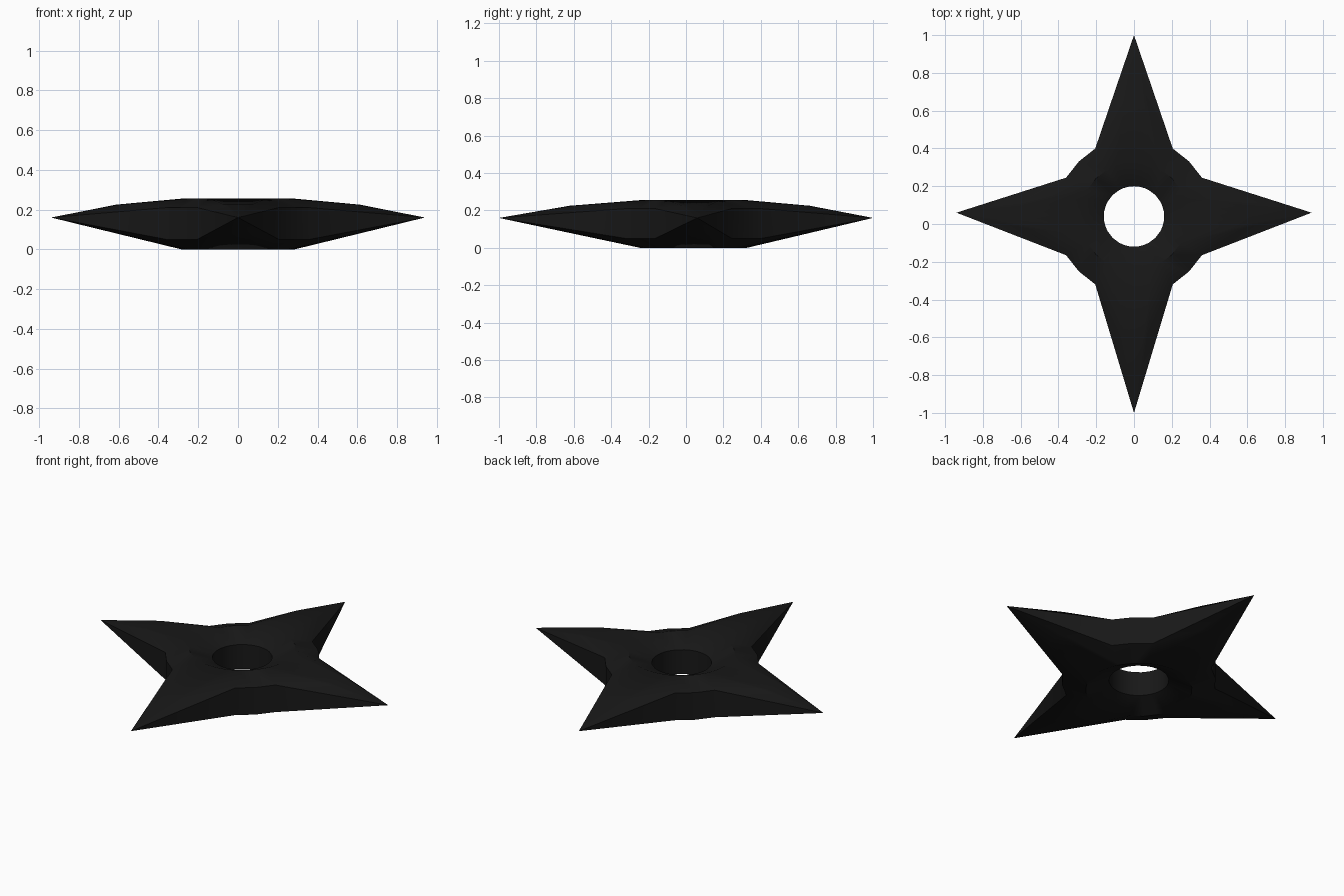
import bpy, bmesh
from math import sin, cos, pi, radians

if "Cube" in bpy.data.objects:
    bpy.data.objects.remove(bpy.data.objects["Cube"])

CY = 0.04                      # hole centre in y
HOLE, RIDGE = 0.16, 0.285
TIPS = [(0.94, 0.06), (0, 1), (-0.94, 0.06), (0, -1)]
ANG = [0, 10, 20, 29.7, 45, 60.3, 70, 80]       # spokes in one quadrant
CORNER_R = {3: 0.414, 4: 0.412, 5: 0.414}       # outline between two blades
N = 32

bm = bmesh.new()


def polar(r, i, z):
    a = radians(ANG[i % 8]) + (i // 8) * pi / 2
    return bm.verts.new((r * cos(a), CY + r * sin(a), z))


tips = [bm.verts.new((x, y, 0.16)) for x, y in TIPS]


def build_side(z_hole, z_ridge, z_edge, bulge):
    hole = [polar(HOLE, i, z_hole) for i in range(N)]
    ridge = [polar(RIDGE, i, z_ridge) for i in range(N)]
    edge = {i: polar(CORNER_R[i % 8], i, z_edge) for i in range(N) if i % 8 in CORNER_R}
    # slope from hole to raised ring
    for i in range(N):
        j = (i + 1) % N
        bm.faces.new((hole[i], hole[j], ridge[j], ridge[i]))
    for q in range(4):
        # slope from raised ring to the notch outline
        for k in (3, 4):
            i = q * 8 + k
            bm.faces.new((ridge[i], ridge[i + 1], edge[i + 1], edge[i]))
        # blade: rounded fan from the ring arc to the tip
        tip = tips[q]
        arc = [(q * 8 + k) % N for k in range(-3, 4)]
        mids = []
        for k in arc:
            p = (ridge[k].co + tip.co) / 2
            p.z += bulge
            mids.append(bm.verts.new(p))
        for n in range(6):
            a, b = ridge[arc[n]], ridge[arc[n + 1]]
            bm.faces.new((a, b, mids[n + 1], mids[n]))
            bm.faces.new((mids[n], mids[n + 1], tip))
        for k, m in ((arc[0], mids[0]), (arc[-1], mids[-1])):
            bm.faces.new((ridge[k], m, edge[k]))
            bm.faces.new((m, tip, edge[k]))
    return hole, edge


top_hole, top_edge = build_side(0.20, 0.255, 0.21, 0.0175)
low_hole, low_edge = build_side(0.057, 0.0, 0.05, 0.0)

# hole wall
for i in range(N):
    j = (i + 1) % N
    bm.faces.new((top_hole[i], top_hole[j], low_hole[j], low_hole[i]))
# outer wall, tapering to each tip
for q in range(4):
    for k in (3, 4):
        i = q * 8 + k
        bm.faces.new((top_edge[i], top_edge[i + 1], low_edge[i + 1], low_edge[i]))
    for i in (q * 8 + 3, (q * 8 - 3) % N):
        bm.faces.new((top_edge[i], low_edge[i], tips[q]))

bmesh.ops.recalc_face_normals(bm, faces=bm.faces[:])
mesh = bpy.data.meshes.new("throwing_star")
bm.to_mesh(mesh)
bm.free()
star = bpy.data.objects.new("throwing_star", mesh)
bpy.context.collection.objects.link(star)

mat = bpy.data.materials.new("black_steel")
mat.diffuse_color = (0.009, 0.009, 0.009, 1)
mat.use_nodes = True
mat.node_tree.nodes["Principled BSDF"].inputs["Base Color"].default_value = mat.diffuse_color
mesh.materials.append(mat)

bpy.context.view_layer.objects.active = star
star.select_set(True)
bpy.ops.object.shade_smooth_by_angle(angle=radians(40))
